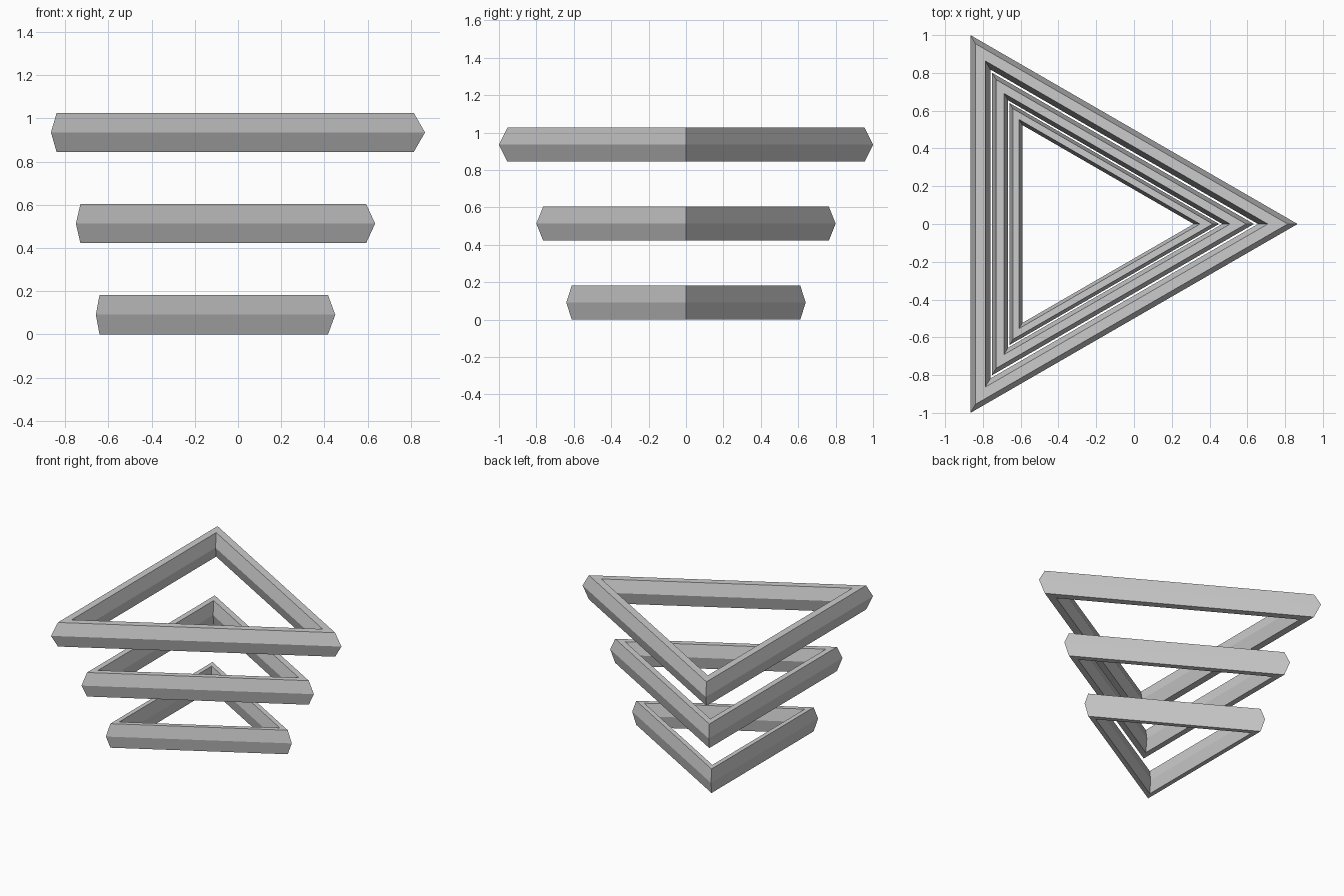
import bpy
import math

if "Cube" in bpy.data.objects:
    bpy.data.objects.remove(bpy.data.objects["Cube"])

CORNER = 2 / math.sqrt(3)      # outer corner radius of the largest ring
TUBE = 0.105                   # hexagonal tube radius
HALF = TUBE * math.sqrt(3) / 2
CENTRE_X = -CORNER / 4         # puts the largest triangle centred on x = 0


def triangle_ring(name, z, scale):
    # Three-sided torus with a six-sided section, narrowed in plan only
    bpy.ops.mesh.primitive_torus_add(
        major_segments=3, minor_segments=6,
        major_radius=CORNER - TUBE, minor_radius=TUBE,
        location=(CENTRE_X, 0, z))
    ring = bpy.context.object
    ring.name = name
    ring.scale = (scale, scale, 1)
    bpy.ops.object.shade_flat()
    return ring


# Stacked rings, each 0.8 times the plan size of the one above
for i, name in enumerate(("bottom_ring", "middle_ring", "top_ring")):
    triangle_ring(name, HALF + 0.422 * i, 0.8 ** (2 - i))
